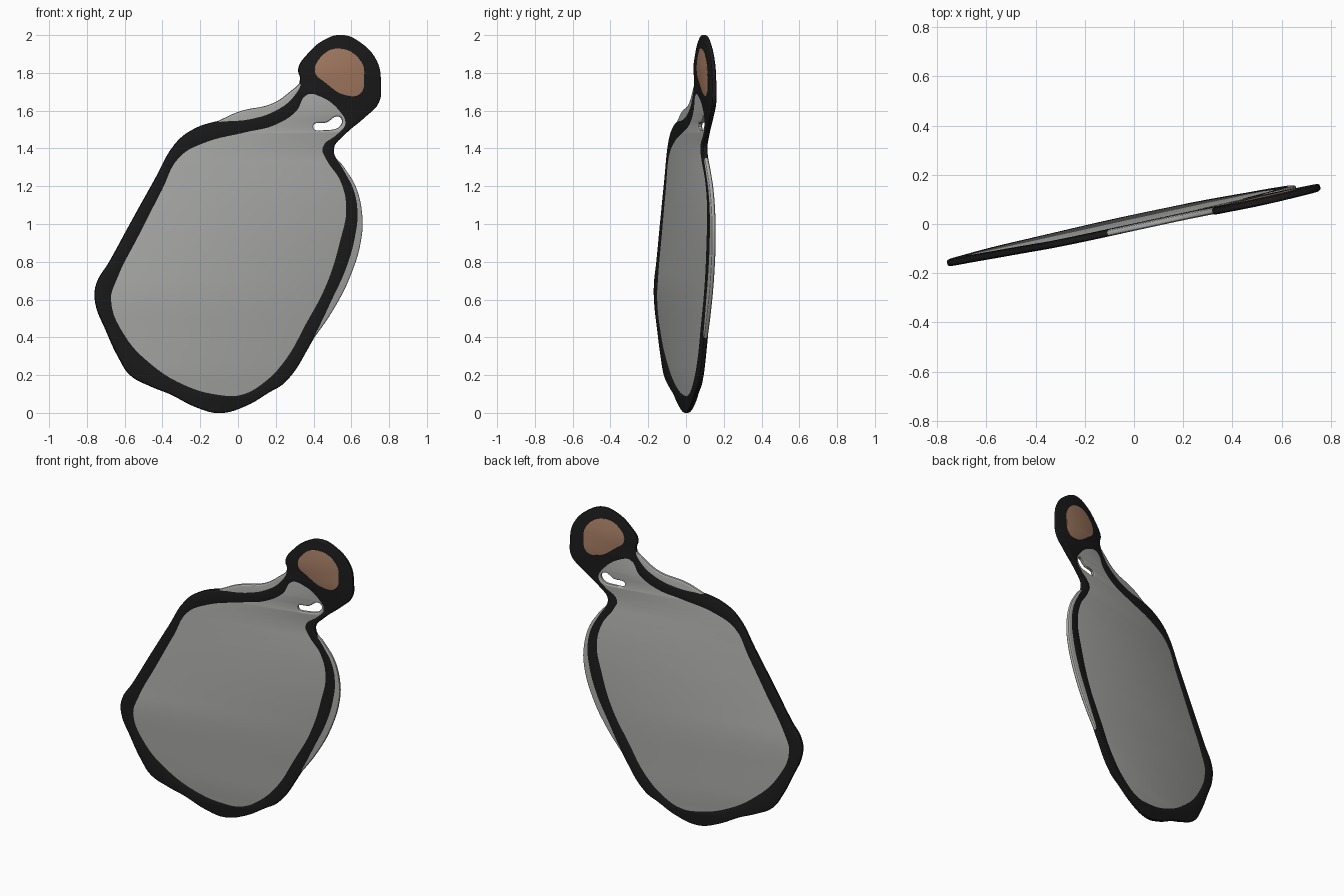
import bpy
import bmesh
from mathutils import Matrix, Vector

default = bpy.data.objects.get("Cube")
if default:
    bpy.data.objects.remove(default, do_unlink=True)


def make_material(name, colour):
    material = bpy.data.materials.new(name)
    material.use_nodes = True
    material.diffuse_color = (*colour, 1)
    shader = material.node_tree.nodes["Principled BSDF"]
    shader.inputs["Base Color"].default_value = (*colour, 1)
    shader.inputs["Roughness"].default_value = 0.8
    return material


grey = make_material("pale grey", (0.42, 0.42, 0.41))
black = make_material("charcoal black", (0.011, 0.011, 0.011))
brown = make_material("warm brown", (0.39, 0.21, 0.13))

# Plane of the slab: turned about the upright axis and leaning slightly
across = Vector((1, 0.222, 0))
upward = Vector((0, -0.025, 1))
normal = across.cross(upward).normalized()
slab_plane = Matrix((across, upward, normal)).transposed().to_4x4()
slab_plane.translation = Vector((0, 0.025, 0))


def make_plate(name, outlines, material, extrude, bevel, offset):
    """Fill smooth closed outlines (later ones are holes) into a rounded plate."""
    curve = bpy.data.curves.new(name, "CURVE")
    curve.dimensions = "2D"
    curve.fill_mode = "BOTH"
    curve.resolution_u = 5
    curve.extrude = extrude
    curve.bevel_depth = bevel
    curve.bevel_resolution = 2
    curve.offset = offset
    for outline in outlines:
        spline = curve.splines.new("BEZIER")
        spline.bezier_points.add(len(outline) - 1)
        spline.use_cyclic_u = True
        for point, (x, z) in zip(spline.bezier_points, outline):
            point.co = (x, z, 0)
            point.handle_left_type = point.handle_right_type = "AUTO"
    plate = bpy.data.objects.new(name, curve)
    bpy.context.collection.objects.link(plate)

    # Turn the curve into a clean mesh lying in the slab plane
    bpy.ops.object.select_all(action="DESELECT")
    plate.select_set(True)
    bpy.context.view_layer.objects.active = plate
    bpy.ops.object.convert(target="MESH")
    plate = bpy.context.view_layer.objects.active
    mesh = plate.data
    bm = bmesh.new()
    bm.from_mesh(mesh)
    bmesh.ops.remove_doubles(bm, verts=bm.verts, dist=0.0001)
    bmesh.ops.transform(bm, matrix=slab_plane, verts=bm.verts)
    bmesh.ops.recalc_face_normals(bm, faces=bm.faces)
    bm.to_mesh(mesh)
    bm.free()
    mesh.materials.clear()
    mesh.materials.append(material)
    bpy.ops.object.shade_smooth_by_angle()
    return plate


# Silhouette in stretches, running from the foot round by the model's right
lower_side = [
    (-.1, 0), (-.22, .03), (-.36, .1), (-.46, .14), (-.57, .2), (-.63, .29),
    (-.7, .44), (-.755, .585), (-.75, .68), (-.68, .8), (-.56, 1.02),
    (-.44, 1.235), (-.335, 1.42), (-.255, 1.49), (-.125, 1.54),
]
shoulder = [(.01, 1.6), (.18, 1.64), (.27, 1.7)]
head = [
    (.33, 1.765), (.32, 1.82), (.37, 1.9), (.46, 1.975), (.55, 2),
    (.64, 1.965), (.735, 1.86), (.755, 1.74), (.745, 1.645), (.67, 1.565),
    (.565, 1.475), (.505, 1.395),
]
flank = [
    (.565, 1.3), (.625, 1.2), (.66, 1.05), (.655, .92), (.6, .73), (.51, .55),
]
foot = [(.38, .36), (.245, .16), (.165, .11), (.035, .035)]

# The black band runs a little inside the silhouette on shoulder and flank
shoulder_band = [(.06, 1.56), (.195, 1.605), (.29, 1.68)]
flank_band = [(.56, 1.29), (.615, 1.18), (.635, 1.06), (.625, .95), (.58, .78), (.5, .6)]

panel = [
    (-.1, .1), (-.28, .15), (-.47, .27), (-.6, .415), (-.67, .6), (-.64, .705),
    (-.52, .945), (-.4, 1.18), (-.31, 1.35), (-.18, 1.425), (.035, 1.48),
    (.195, 1.52), (.31, 1.595), (.365, 1.68), (.42, 1.675), (.535, 1.59),
    (.56, 1.53), (.525, 1.485), (.44, 1.405), (.46, 1.34), (.535, 1.225),
    (.565, 1.08), (.535, .92), (.46, .68), (.35, .47), (.245, .285),
    (.125, .16), (.01, .1),
]
slot = [(.4, 1.515), (.47, 1.535), (.535, 1.565), (.545, 1.53), (.46, 1.5)]
patch = [
    (.435, 1.885), (.535, 1.93), (.65, 1.86), (.665, 1.775), (.645, 1.69),
    (.57, 1.68), (.455, 1.75), (.405, 1.8),
]

# Grey slab with the neck slot, its black band, and the brown head patch
make_plate("slab_body", [lower_side + shoulder + head + flank + foot, slot],
           grey, extrude=0.003, bevel=0.01, offset=-0.013)
make_plate("dark_band", [lower_side + shoulder_band + head + flank_band + foot, panel],
           black, extrude=0.004, bevel=0.01, offset=-0.009)
make_plate("head_patch", [patch], brown, extrude=0.014, bevel=0.002, offset=-0.002)
